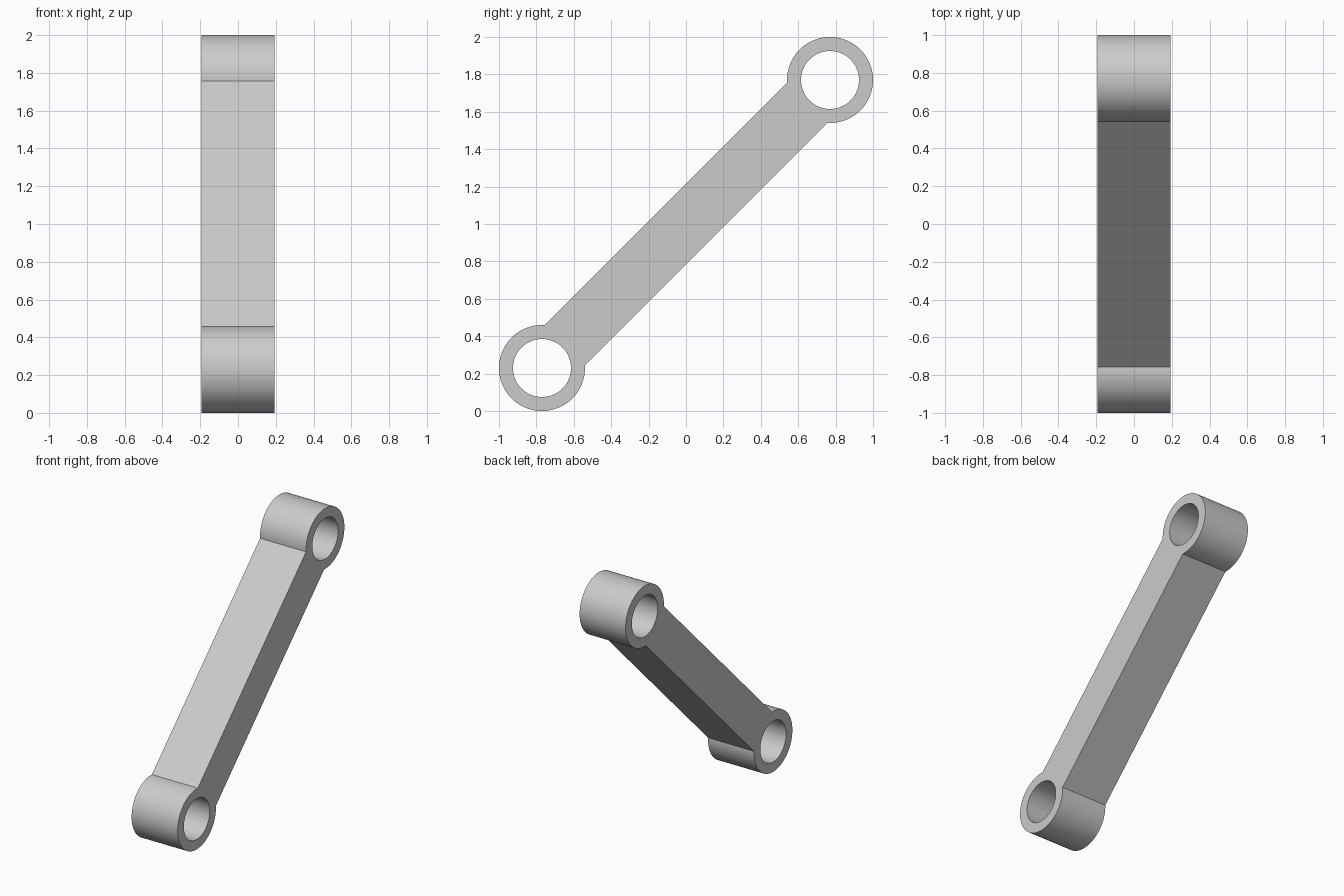
import bpy, bmesh
from math import sin, cos, asin, radians, tau
from mathutils import Matrix

if "Cube" in bpy.data.objects:
    bpy.data.objects.remove(bpy.data.objects["Cube"])

R, HOLE, HALF_BAR, HALF_DEPTH = 0.23, 0.155, 0.153, 0.193
LOW, HIGH = (-0.77, 0.23), (0.77, 1.77)      # eye centres (y, z)
SPREAD = asin(HALF_BAR / R)                  # half angle where bar meets eye


def arc(centre, radius, start, end, n, closed=False):
    steps = n if closed else n - 1
    return [(centre[0] + radius * cos(start + (end - start) * i / steps),
             centre[1] + radius * sin(start + (end - start) * i / steps))
            for i in range(n)]


def eye_arc(centre, toward):
    return arc(centre, R, toward + SPREAD, toward + tau - SPREAD, 73)


# Link profile: two round eyes joined by a straight bar, with a bore in each eye
outlines = [eye_arc(LOW, radians(45)) + eye_arc(HIGH, radians(225))]
outlines += [arc(c, HOLE, 0, tau, 80, True) for c in (LOW, HIGH)]

curve = bpy.data.curves.new("connecting_link", 'CURVE')
curve.dimensions = '2D'
curve.fill_mode = 'BOTH'
curve.extrude = HALF_DEPTH
for pts in outlines:
    spline = curve.splines.new('POLY')
    spline.points.add(len(pts) - 1)
    for p, (y, z) in zip(spline.points, pts):
        p.co = (y, z, 0, 1)
    spline.use_cyclic_u = True

link = bpy.data.objects.new("connecting_link", curve)
bpy.context.collection.objects.link(link)
bpy.context.view_layer.objects.active = link
link.select_set(True)
bpy.ops.object.convert(target='MESH')
link = bpy.context.object

# Weld the caps to the sides and stand the profile up in the YZ plane
bm = bmesh.new()
bm.from_mesh(link.data)
bmesh.ops.remove_doubles(bm, verts=bm.verts, dist=1e-5)
bm.transform(Matrix(((0, 0, 1, 0), (1, 0, 0, 0), (0, 1, 0, 0), (0, 0, 0, 1))))
bmesh.ops.recalc_face_normals(bm, faces=bm.faces)
bm.to_mesh(link.data)
bm.free()
bpy.ops.object.shade_smooth_by_angle(angle=radians(25))
